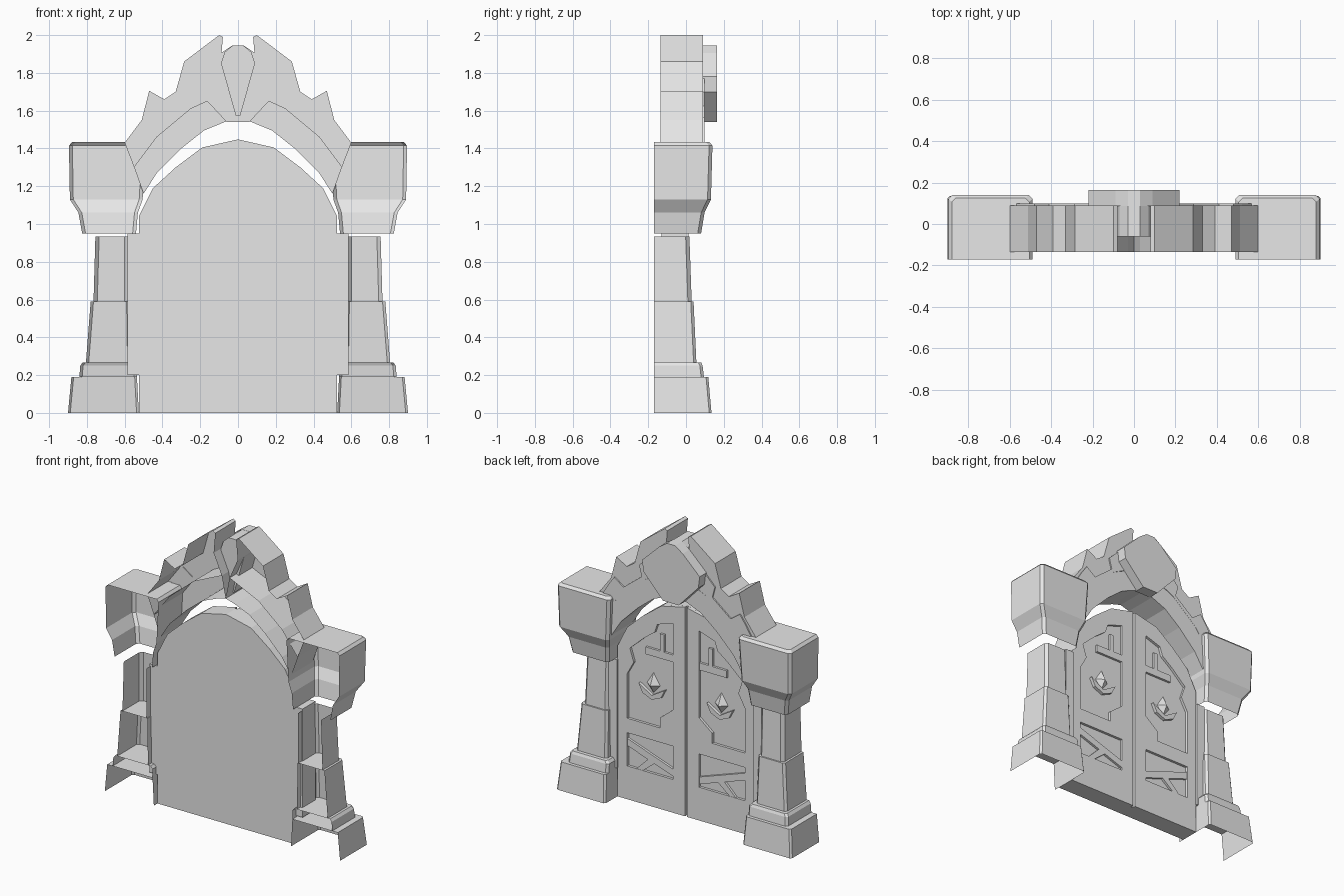
import bpy, bmesh

if "Cube" in bpy.data.objects:
    bpy.data.objects.remove(bpy.data.objects["Cube"], do_unlink=True)

stone = bpy.data.materials.new("stone_grey")
stone.use_nodes = True
stone.diffuse_color = (0.8, 0.8, 0.8, 1)
stone.node_tree.nodes["Principled BSDF"].inputs["Base Color"].default_value = (0.8, 0.8, 0.8, 1)


def finish(name, bm, mirror):
    bmesh.ops.recalc_face_normals(bm, faces=bm.faces)
    me = bpy.data.meshes.new(name)
    bm.to_mesh(me)
    bm.free()
    me.materials.append(stone)
    ob = bpy.data.objects.new(name, me)
    bpy.context.scene.collection.objects.link(ob)
    if mirror:
        ob.modifiers.new("Mirror", 'MIRROR').use_clip = False
    return ob


def prism(name, pts, y0, y1, mirror=True, hollow=False):
    """Extrude an (x, z) outline from y0 to y1; hollow leaves the y0 side open."""
    bm = bmesh.new()
    a = [bm.verts.new((x, y0, z)) for x, z in pts]
    b = [bm.verts.new((x, y1, z)) for x, z in pts]
    n = len(pts)
    for i in range(n):
        j = (i + 1) % n
        bm.faces.new((a[i], a[j], b[j], b[i]))
    bm.faces.new(b)
    if not hollow:
        bm.faces.new(a[::-1])
    return finish(name, bm, mirror)


def pillar_block(name, rings, chamfer, cap=True):
    """Loft a chamfered, open-backed shell through rings of (z, inner x, outer x, face y)."""
    bm = bmesh.new()
    rows = []
    for z, xi, xo, y in rings:
        c = chamfer
        rows.append([bm.verts.new((px, py, z)) for px, py in (
            (xi, -0.17), (xi, y - c), (xi + c, y), (xo - c, y), (xo, y - c), (xo, -0.17))])
    for r, s in zip(rows, rows[1:]):
        for i in range(5):
            bm.faces.new((r[i], r[i + 1], s[i + 1], s[i]))
    if cap:
        bm.faces.new(rows[-1])
    return finish(name, bm, True)


def carve(target, name, pts, y0, y1):
    """Cut an outline into the target."""
    cutter = prism(name, pts, y0, y1, mirror=False)
    cutter.hide_render = True
    mod = target.modifiers.new("Carve", 'BOOLEAN')
    mod.operation, mod.solver, mod.object = 'DIFFERENCE', 'EXACT', cutter
    with bpy.context.temp_override(object=target, active_object=target):
        bpy.ops.object.modifier_apply(modifier=mod.name)
    bpy.data.objects.remove(cutter, do_unlink=True)


# Pillars: stacked blocks, open at the wall side
pillar_block("pillar_plinth", [(0, 0.525, 0.90, 0.135), (0.19, 0.535, 0.882, 0.118)], 0.012)
pillar_block("pillar_step", [(0.19, 0.535, 0.84, 0.095), (0.25, 0.535, 0.835, 0.088),
                             (0.268, 0.55, 0.822, 0.08)], 0.015)
pillar_block("pillar_lower_shaft", [(0.268, 0.57, 0.805, 0.055), (0.59, 0.575, 0.78, 0.04)], 0.015)
pillar_block("pillar_upper_shaft", [(0.59, 0.58, 0.765, 0.03), (0.935, 0.58, 0.755, 0.018)], 0.02, False)
pillar_block("pillar_capital", [(0.95, 0.54, 0.825, 0.08), (1.06, 0.53, 0.845, 0.098),
                                (1.13, 0.505, 0.89, 0.132), (1.415, 0.49, 0.895, 0.14),
                                (1.433, 0.505, 0.878, 0.125)], 0.018)
prism("door_jamb", [(0.52, 0.2), (0.585, 0.2), (0.585, 0.95), (0.52, 0.95)], -0.13, 0.012)

# Door slab and two leaves with sunken panels
arch = [(0.525, 1.04), (0.45, 1.19), (0.33, 1.30), (0.19, 1.405)]
slab = [(0.525, 0)] + arch + [(0, 1.448)]
prism("door_slab", slab + [(-x, z) for x, z in slab[-2::-1]], -0.13, -0.022, mirror=False)
leaf = prism("door_leaf", [(0.008, 0), (0.525, 0)] + arch + [(0.008, 1.446)], -0.024, 0.0, mirror=False)
carve(leaf, "upper_panel_cutter", [
    (0.10, 1.31), (0.22, 1.27), (0.24, 1.21), (0.32, 1.15), (0.43, 1.05), (0.40, 0.96),
    (0.45, 0.87), (0.45, 0.56), (0.20, 0.56), (0.20, 0.63), (0.10, 0.71)], -0.018, 0.05)
carve(leaf, "lower_panel_cutter", [(0.10, 0.23), (0.45, 0.23), (0.45, 0.46), (0.10, 0.46)], -0.018, 0.05)
leaf.modifiers.new("Mirror", 'MIRROR')

# Raised bars in the door panels
bars = {
    "upper_panel_bar": [(0.10, 1.04), (0.31, 1.04), (0.31, 1.09), (0.10, 1.09)],
    "upper_panel_post": [(0.17, 1.09), (0.20, 1.09), (0.20, 1.21), (0.17, 1.21)],
    "lower_panel_brace": [(0.45, 0.37), (0.45, 0.42), (0.10, 0.30), (0.10, 0.25)],
    "lower_panel_strut": [(0.28, 0.33), (0.23, 0.31), (0.33, 0.23), (0.38, 0.23)],
}
for name, pts in bars.items():
    prism(name, pts, -0.02, -0.002)

# Crystal emblem with leaves on each door leaf
bm = bmesh.new()
rim = [bm.verts.new((x, -0.018, z)) for x, z in ((0.26, 0.78), (0.31, 0.84), (0.26, 0.92), (0.21, 0.84))]
tip = bm.verts.new((0.26, 0.02, 0.84))
for i in range(4):
    bm.faces.new((rim[i], rim[(i + 1) % 4], tip))
finish("door_crystal", bm, True)
for side in (-1, 1):
    prism("crystal_leaf", [(0.26 + side * dx, z) for dx, z in (
        (0.0, 0.74), (0.07, 0.77), (0.10, 0.83), (0.05, 0.80), (0.0, 0.77))], -0.018, 0.004)

# Jagged arch, hollow at the wall side
band = [(0.03, 1.71), (0.25, 1.61), (0.43, 1.46), (0.55, 1.30)]
intrados = [(0.50, 1.16), (0.43, 1.27), (0.30, 1.40), (0.18, 1.495), (0.07, 1.54), (0, 1.56)]
prism("arch_ring", band + intrados, -0.135, 0.098, hollow=True)
prism("arch_crest", [
    (0.03, 1.71), (0.092, 1.85), (0.08, 1.99), (0.10, 2.0), (0.285, 1.86), (0.33, 1.70),
    (0.39, 1.66), (0.47, 1.705), (0.51, 1.55), (0.60, 1.43)] + band[:0:-1], -0.135, 0.09, hollow=True)
prism("crest_raised_plate", [
    (0.05, 1.71), (0.10, 1.80), (0.21, 1.78), (0.29, 1.70), (0.27, 1.625), (0.41, 1.515),
    (0.48, 1.565), (0.52, 1.51), (0.575, 1.42)] + band[:0:-1], 0.085, 0.099)

# Keystone: wide face block with a wedge core behind it
right = [(0.06, 1.54), (0.21, 1.70), (0.22, 1.78), (0.09, 1.905), (0.03, 1.945)]
prism("keystone_face", right + [(-x, z) for x, z in right[::-1]], 0.088, 0.165, mirror=False)
core = [(0.012, 1.575), (0.09, 1.85), (0.07, 1.91), (0.03, 1.944)]
prism("keystone_core", core + [(-x, z) for x, z in core[::-1]], -0.06, 0.09, mirror=False)
